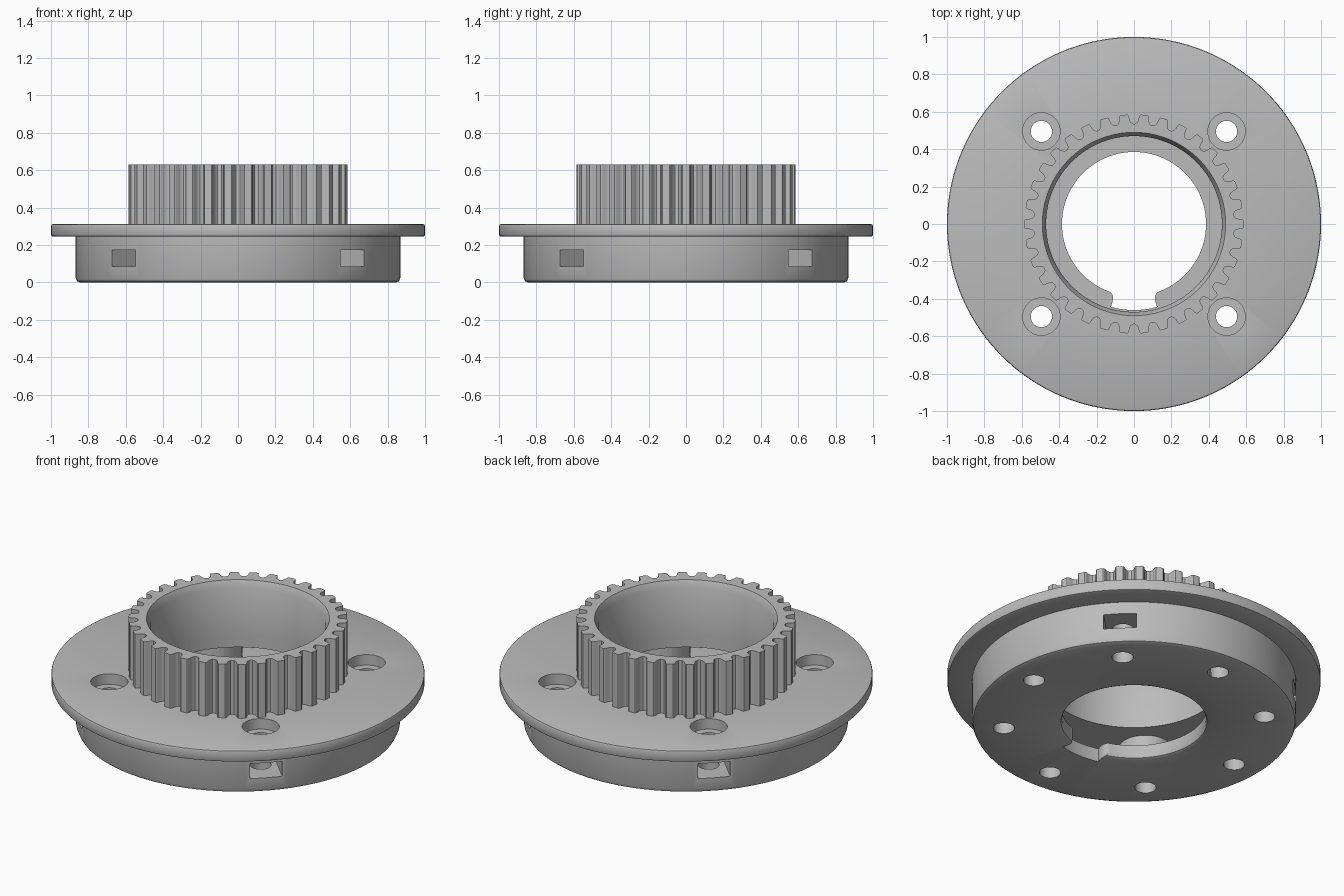
import bpy, bmesh, math
from mathutils import Matrix, Vector

cube = bpy.data.objects.get("Cube")
if cube:
    bpy.data.objects.remove(cube, do_unlink=True)

grey = bpy.data.materials.new("plain grey")
grey.use_nodes = True
colour = (0.5, 0.5, 0.5, 1)
grey.diffuse_color = colour
grey.node_tree.nodes["Principled BSDF"].inputs["Base Color"].default_value = colour

SEGMENTS = 144
BOLT_RADIUS = 0.7
FLANGE_TOP = 0.312


def polar(r, angle, z=0.0):
    return Vector((r * math.cos(angle), r * math.sin(angle), z))


def make_object(name, bm):
    bmesh.ops.recalc_face_normals(bm, faces=bm.faces)
    mesh = bpy.data.meshes.new(name)
    bm.to_mesh(mesh)
    bm.free()
    mesh.materials.append(grey)
    obj = bpy.data.objects.new(name, mesh)
    bpy.context.collection.objects.link(obj)
    return obj


def rings_to_solid(name, rings):
    """Join closed rings of equal length into a closed ring-shaped solid."""
    bm = bmesh.new()
    loops = [[bm.verts.new(p) for p in ring] for ring in rings]
    n = len(loops[0])
    for a, b in zip(loops, loops[1:] + loops[:1]):
        for i in range(n):
            j = (i + 1) % n
            bm.faces.new((a[i], a[j], b[j], b[i]))
    return make_object(name, bm)


def circle(r, z, n=SEGMENTS):
    return [polar(r, math.tau * i / n, z) for i in range(n)]


def prism(name, outline, z0, z1):
    bm = bmesh.new()
    face = bm.faces.new([bm.verts.new((p.x, p.y, z0)) for p in outline])
    new = bmesh.ops.extrude_face_region(bm, geom=[face])["geom"]
    top = [v for v in new if isinstance(v, bmesh.types.BMVert)]
    bmesh.ops.translate(bm, vec=(0, 0, z1 - z0), verts=top)
    return make_object(name, bm)


def cylinder(name, centre, r, z0, z1):
    return prism(name, [p + centre for p in circle(r, 0, 40)], z0, z1)


def combine(target, tool, operation):
    tool.hide_render = True
    mod = target.modifiers.new(operation, "BOOLEAN")
    mod.operation = operation
    mod.solver = "EXACT"
    mod.object = tool
    bpy.context.view_layer.objects.active = target
    bpy.ops.object.modifier_apply(modifier=mod.name)
    bpy.data.objects.remove(tool, do_unlink=True)


# Hollow drum with flange, bottom lip and open bore
profile = [
    (0.405, 0), (0.391, 0.006), (0.385, 0.02), (0.385, 0.08),
    (0.81, 0.08), (0.81, 0.24), (0.47, 0.24), (0.47, FLANGE_TOP),
    (0.99, FLANGE_TOP), (0.997, 0.309), (1, 0.302),
    (1, 0.255), (0.997, 0.248), (0.99, 0.245),
    (0.868, 0.245), (0.868, 0.024), (0.861, 0.007), (0.844, 0),
]
body = rings_to_solid("flanged_drum", [circle(r, z) for r, z in profile])

corners = [math.radians(45 + 90 * k) for k in range(4)]

# Bolt bosses inside the drum
for a in corners:
    boss = cylinder("boss", polar(BOLT_RADIUS, a), 0.145, 0.05, 0.27)
    combine(body, boss, "UNION")

# Bolt holes, counterbores and nut slots
for a in corners:
    centre = polar(BOLT_RADIUS, a)
    combine(body, cylinder("hole", centre, 0.057, -0.1, 0.5), "DIFFERENCE")
    combine(body, cylinder("counterbore", centre, 0.1, 0.25, 0.5), "DIFFERENCE")
    turn = Matrix.Rotation(a, 3, "Z")
    box = [(0.61, -0.088), (1.1, -0.088), (1.1, 0.088), (0.61, 0.088)]
    outline = [turn @ Vector((x, y, 0)) for x, y in box]
    combine(body, prism("nut_slot", outline, 0.086, 0.174), "DIFFERENCE")

# Lower holes between the bolts
for k in range(4):
    centre = polar(BOLT_RADIUS, k * math.pi / 2)
    combine(body, cylinder("hole", centre, 0.057, -0.1, 0.14), "DIFFERENCE")

# Keyway in the front of the lip, with rounded mouth corners
side = [(0.36, 21), (0.38, 20.5), (0.387, 18.5), (0.4, 16.4), (0.42, 15.5)]
arc = [(0.46, 15.5 - 31 * i / 12) for i in range(13)]
key = side + arc + [(r, -d) for r, d in reversed(side)]
outline = [polar(r, math.radians(d - 90)) for r, d in key]
combine(body, prism("keyway", outline, -0.1, 0.15), "DIFFERENCE")

# Toothed ring with a chamfered bore
TEETH = 34
tooth = [
    (-0.5, 0.535), (-0.4, 0.537), (-0.32, 0.545), (-0.27, 0.558),
    (-0.25, 0.573), (-0.21, 0.583), (-0.17, 0.586), (0, 0.586),
]
tooth += [(-f, r) for f, r in reversed(tooth[1:-1])]
pitch = math.tau / TEETH
edge = [((k + f) * pitch, r) for k in range(TEETH) for f, r in tooth]


def tooth_ring(z, radius=None):
    return [polar(radius or r, a, z) for a, r in edge]


gear = rings_to_solid("toothed_ring", [
    tooth_ring(FLANGE_TOP), tooth_ring(0.63),
    tooth_ring(0.63, 0.49), tooth_ring(0.59, 0.47),
    tooth_ring(FLANGE_TOP, 0.47),
])

# Smooth curved walls, keep edges crisp
for obj in (body, gear):
    bpy.ops.object.select_all(action="DESELECT")
    obj.select_set(True)
    bpy.context.view_layer.objects.active = obj
    bpy.ops.object.shade_smooth_by_angle(angle=math.radians(32))
